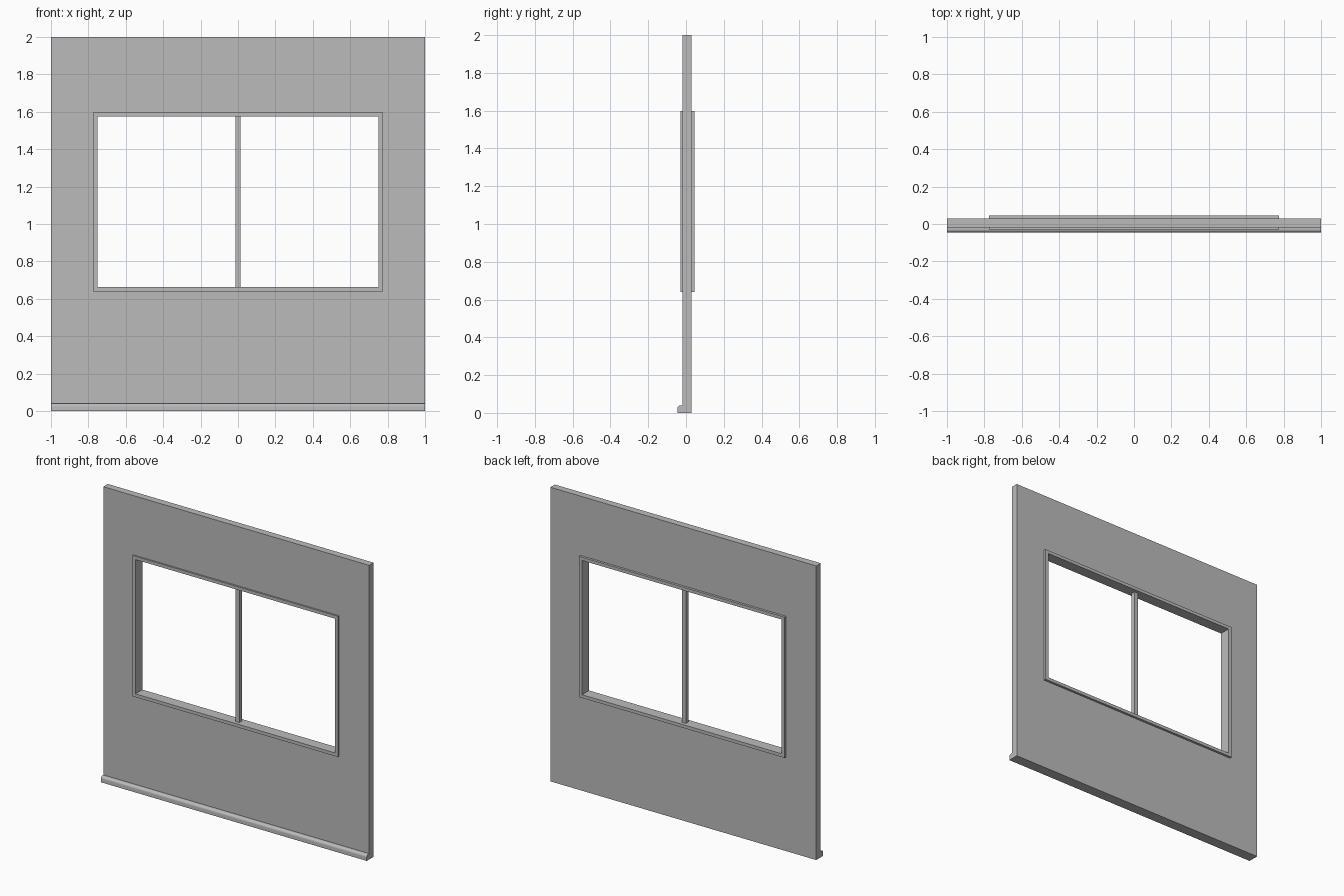
import bpy, bmesh, math

if "Cube" in bpy.data.objects:
    bpy.data.objects.remove(bpy.data.objects["Cube"], do_unlink=True)

grey = bpy.data.materials.new("plain_grey")
grey.use_nodes = True
GREY = (0.5, 0.5, 0.5, 1)
grey.diffuse_color = GREY
grey.node_tree.nodes["Principled BSDF"].inputs["Base Color"].default_value = GREY


def finish(name, bm):
    bmesh.ops.recalc_face_normals(bm, faces=bm.faces)
    mesh = bpy.data.meshes.new(name)
    bm.to_mesh(mesh)
    bm.free()
    mesh.materials.append(grey)
    obj = bpy.data.objects.new(name, mesh)
    bpy.context.collection.objects.link(obj)
    return obj


def extrude(bm, faces, offset):
    result = bmesh.ops.extrude_face_region(bm, geom=faces)
    verts = [g for g in result["geom"] if isinstance(g, bmesh.types.BMVert)]
    bmesh.ops.translate(bm, verts=verts, vec=offset)


def rectangle(bm, half, z0, z1, y):
    return [bm.verts.new(p) for p in
            ((-half, y, z0), (half, y, z0), (half, y, z1), (-half, y, z1))]


def panel_with_hole(name, outer, inner, y0, y1):
    """Rectangular ring; outer and inner are (half width, bottom, top)."""
    bm = bmesh.new()
    a, b = rectangle(bm, *outer, y0), rectangle(bm, *inner, y0)
    faces = [bm.faces.new((a[i], a[(i + 1) % 4], b[(i + 1) % 4], b[i]))
             for i in range(4)]
    extrude(bm, faces, (0, y1 - y0, 0))
    # Merge the coplanar corner splits into clean flat faces
    bmesh.ops.recalc_face_normals(bm, faces=bm.faces)
    return finish(name, bm)


WALL_FRONT, WALL_BACK = -0.019, 0.029
FRAME_FRONT, FRAME_BACK = -0.03, 0.045
opening = (0.774, 0.64, 1.597)
glazing = (0.75, 0.662, 1.575)

# Wall panel and the window frame that lines its opening
panel_with_hole("wall", (1, 0, 2), opening, WALL_FRONT, WALL_BACK)
panel_with_hole("window_frame", opening, glazing, FRAME_FRONT, FRAME_BACK)

# Central upright bar of the window
bm = bmesh.new()
bar = 0.014
middle = (FRAME_FRONT + FRAME_BACK) / 2
face = bm.faces.new(rectangle(bm, bar, glazing[1], glazing[2], middle - bar))
extrude(bm, [face], (0, 2 * bar, 0))
finish("window_mullion", bm)

# Skirting board along the front, with a rounded upper edge
bm = bmesh.new()
front, top, radius, steps = -0.045, 0.04, 0.016, 6
profile = [(WALL_FRONT, top), (WALL_FRONT, 0), (front, 0)]
for i in range(steps + 1):
    angle = math.pi / 2 * i / steps
    profile.append((front + radius * (1 - math.cos(angle)),
                    top - radius * (1 - math.sin(angle))))
face = bm.faces.new([bm.verts.new((-1, y, z)) for y, z in profile])
extrude(bm, [face], (2, 0, 0))
skirting = finish("skirting_board", bm)

bpy.context.view_layer.objects.active = skirting
skirting.select_set(True)
bpy.ops.object.shade_smooth_by_angle(angle=math.radians(30))
